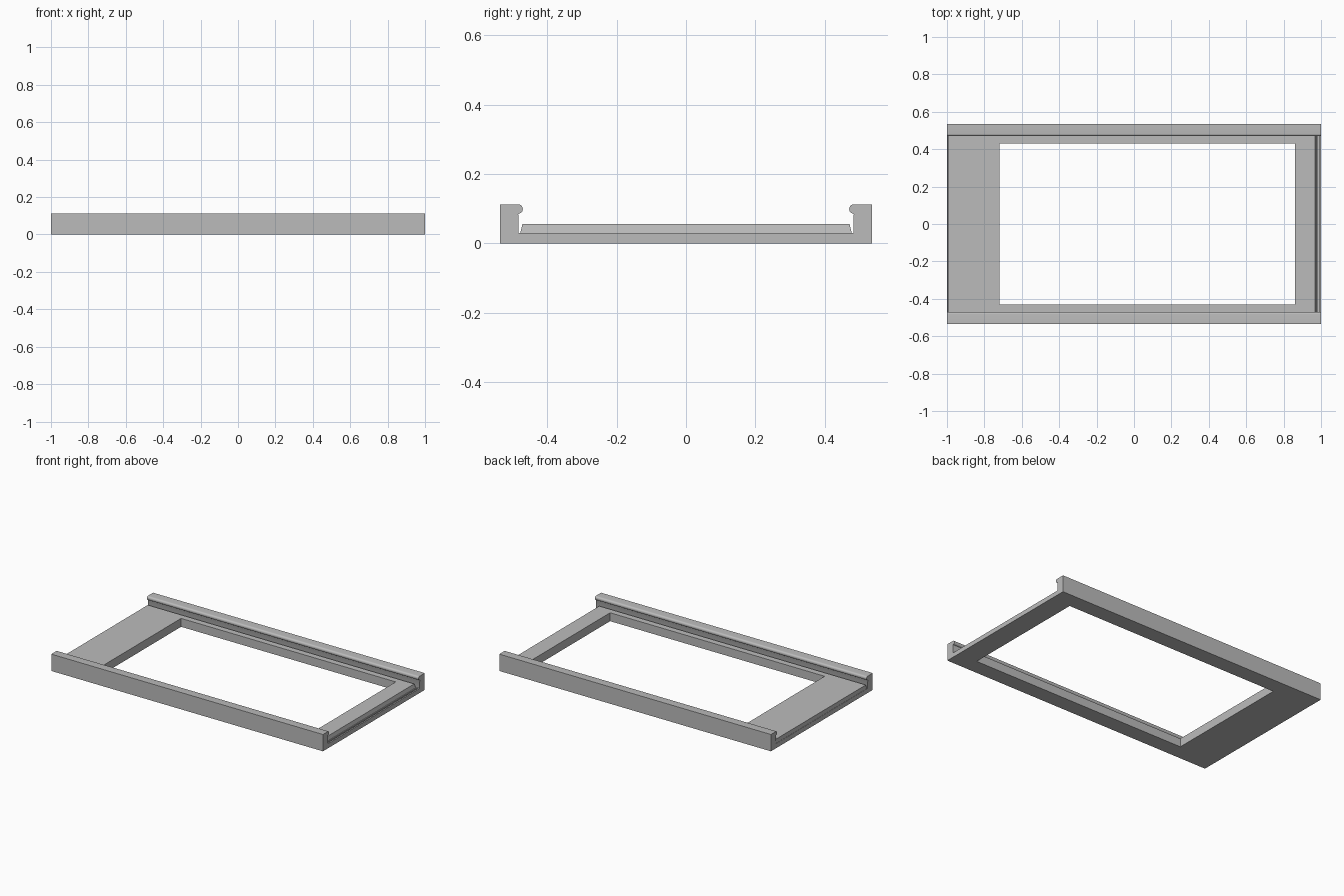
import bpy, bmesh, math

cube = bpy.data.objects.get("Cube")
if cube:
    bpy.data.objects.remove(cube, do_unlink=True)

grey = bpy.data.materials.new("neutral grey")
grey.use_nodes = True
colour = (0.5, 0.5, 0.5, 1)
grey.diffuse_color = colour
grey.node_tree.nodes["Principled BSDF"].inputs["Base Color"].default_value = colour

WALL, OUTER, TOP = 0.482, 0.535, 0.112


def finish(bm, name):
    bmesh.ops.recalc_face_normals(bm, faces=bm.faces)
    mesh = bpy.data.meshes.new(name)
    bm.to_mesh(mesh)
    bm.free()
    mesh.materials.append(grey)
    obj = bpy.data.objects.new(name, mesh)
    bpy.context.collection.objects.link(obj)
    return obj


def arc(cy, cz, r, start, end, steps=6):
    angles = [math.radians(start + (end - start) * i / steps) for i in range(steps + 1)]
    return [(cy + r * math.cos(a), cz + r * math.sin(a)) for a in angles]


# Side rails: a wall with a rounded lip leaning over the channel
profile = [(OUTER, 0), (OUTER, TOP)]
profile += arc(0.482, TOP - 0.012, 0.012, 90, 180)
profile += arc(0.482, 0.098, 0.012, 180, 270)
profile += [(WALL + 0.001, 0.084), (WALL, 0)]

for side, name in ((-1, "front_rail"), (1, "back_rail")):
    bm = bmesh.new()
    ends = [[bm.verts.new((x, side * y, z)) for y, z in profile] for x in (-1, 1)]
    bm.faces.new(ends[0])
    bm.faces.new(ends[1])
    for i in range(len(profile)):
        j = (i + 1) % len(profile)
        bm.faces.new((ends[0][i], ends[0][j], ends[1][j], ends[1][i]))
    rail = finish(bm, name)
    bpy.ops.object.select_all(action="DESELECT")
    rail.select_set(True)
    bpy.context.view_layer.objects.active = rail
    bpy.ops.object.shade_smooth_by_angle(angle=math.radians(35))

# Base frame: rectangular loops (left, right, half depth, height), bridged
# in a ring from the opening, under, up the outside and over the top
loops = [
    (-0.72, 0.86, 0.43, 0),
    (-1, 1, WALL, 0),
    (-1, 1, WALL, 0.03),
    (-0.999, 0.99, 0.481, 0.03),
    (-0.999, 0.988, 0.4805, 0.012),
    (-0.998, 0.982, 0.4795, 0.012),
    (-0.998, 0.98, 0.479, 0.03),
    (-0.997, 0.975, 0.477, 0.03),
    (-0.994, 0.968, 0.471, 0.056),
    (-0.72, 0.86, 0.43, 0.056),
]
bm = bmesh.new()
rings = [[bm.verts.new(p) for p in ((a, -y, z), (b, -y, z), (b, y, z), (a, y, z))]
         for a, b, y, z in loops]
for k, ring in enumerate(rings):
    following = rings[(k + 1) % len(rings)]
    for i in range(4):
        j = (i + 1) % 4
        bm.faces.new((ring[i], ring[j], following[j], following[i]))
finish(bm, "base_frame")
